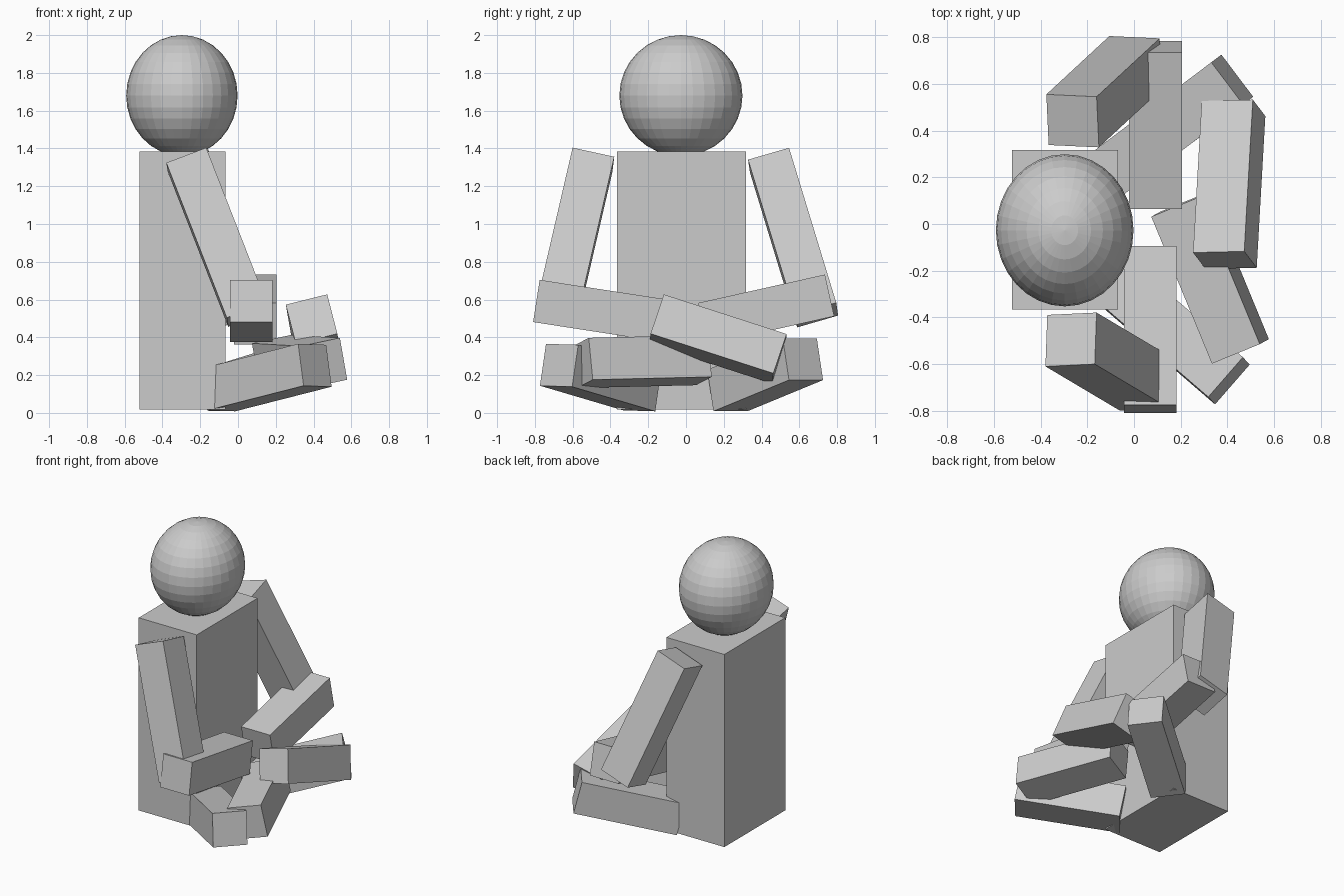
import bpy
from mathutils import Matrix, Vector

if "Cube" in bpy.data.objects:
    bpy.data.objects.remove(bpy.data.objects["Cube"])

THICK = 0.226  # square limb cross-section


def box(name, centre, size):
    bpy.ops.mesh.primitive_cube_add(size=1, location=centre)
    ob = bpy.context.object
    ob.name = name
    ob.scale = size
    return ob


def limb(name, centre, along, side):
    """Square bar running along one vector, rolled so a face looks to 'side'."""
    a, s = Vector(along), Vector(side)
    z = a.normalized()
    x = (s - z * s.dot(z)).normalized()
    y = z.cross(x)
    ob = box(name, (0, 0, 0), (1, 1, 1))
    rot = Matrix((x, y, z)).transposed().to_4x4()
    ob.matrix_world = (Matrix.Translation(centre) @ rot
                       @ Matrix.Diagonal((THICK, THICK, a.length, 1)))
    return ob


# Torso and head (figure sits facing +x)
box("torso", (-0.295, -0.025, 0.702), (0.455, 0.683, 1.366))
bpy.ops.mesh.primitive_uv_sphere_add(segments=32, ring_count=16, radius=1,
                                     location=(-0.297, -0.027, 1.68))
head = bpy.context.object
head.name = "head"
head.scale = (0.295, 0.326, 0.32)

# Arms and crossed legs: name, centre, length vector, side vector
limbs = [
    ("upper_arm_right", (-0.11, -0.59, 0.93), (0.32, -0.19, -0.82), (0.21, 0.01, 0.08)),
    ("upper_arm_left", (-0.128, 0.567, 0.928), (0.27, 0.25, -0.82), (0.215, -0.01, 0.068)),
    ("forearm_right", (0.07, -0.452, 0.54), (0, 0.68, -0.105), (1, 0, 0)),
    ("forearm_left", (0.092, 0.425, 0.547), (0, -0.67, -0.15), (1, 0, 0)),
    ("thigh_right", (0.152, -0.452, 0.187), (-0.51, 0.44, -0.13), (0.155, 0.175, -0.005)),
    ("thigh_left", (0.156, 0.419, 0.201), (-0.53, -0.40, -0.165), (0.135, -0.18, 0)),
    ("shin_right", (0.326, -0.231, 0.272), (-0.26, 0.63, 0.015), (-0.21, -0.085, -0.045)),
    ("shin_left", (0.408, 0.17, 0.391), (0.037, 0.65, -0.21), (-0.22, -0.005, -0.055)),
]
for part in limbs:
    limb(*part)
